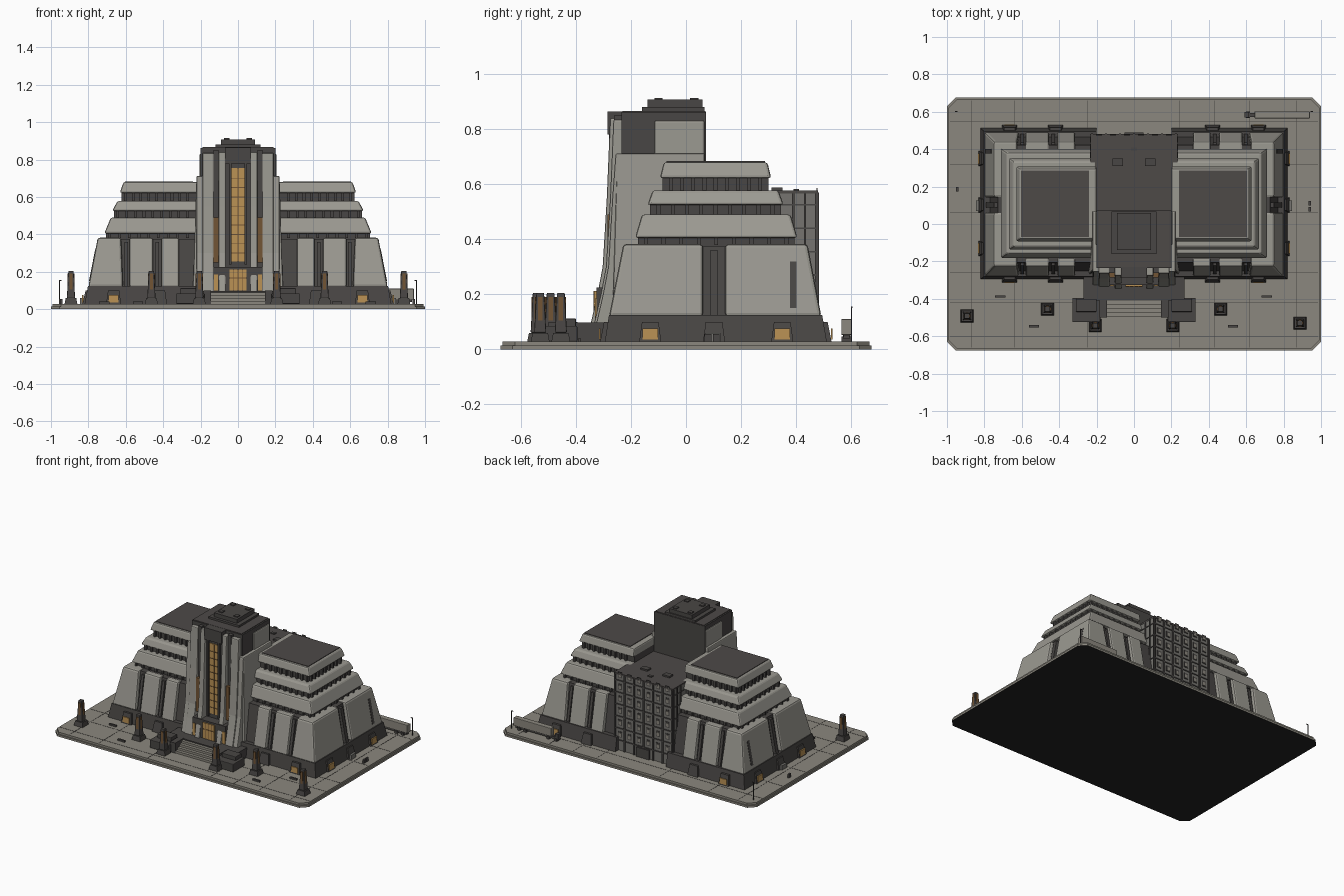
import bpy, bmesh, math

if "Cube" in bpy.data.objects:
    bpy.data.objects.remove(bpy.data.objects["Cube"])

def mat(name, r, g, b):
    m = bpy.data.materials.new(name)
    m.diffuse_color = (r, g, b, 1)
    m.use_nodes = True
    m.node_tree.nodes["Principled BSDF"].inputs["Base Color"].default_value = m.diffuse_color
    return m

LIGHT = mat("pale concrete", .33, .32, .285)
PLAZA = mat("plaza stone", .26, .245, .21)
DARK = mat("dark stone", .066, .061, .058)
ROOF = mat("roof felt", .075, .067, .064)
GREY = mat("mid grey", .18, .175, .16)
GOLD = mat("amber glass", .50, .29, .09)
BRONZE = mat("bronze", .17, .09, .035)
BLACK = mat("underside black", .017, .016, .016)

def finish(name, bm, m, bevel=0):
    bmesh.ops.recalc_face_normals(bm, faces=bm.faces)
    me = bpy.data.meshes.new(name)
    bm.to_mesh(me)
    bm.free()
    me.materials.append(m)
    ob = bpy.data.objects.new(name, me)
    bpy.context.collection.objects.link(ob)
    if bevel:
        b = ob.modifiers.new("bevel", 'BEVEL')
        b.width, b.segments = bevel, 2
    return ob

def add_hexa(bm, lo, hi, z0, z1):
    """lo / hi are (x0, x1, y0, y1) rectangles at z0 and z1."""
    v = []
    for (a, b, c, d), z in ((lo, z0), (hi, z1)):
        v += [bm.verts.new(p) for p in ((a, c, z), (b, c, z), (b, d, z), (a, d, z))]
    for f in ((0, 1, 2, 3), (4, 5, 6, 7), (0, 1, 5, 4), (1, 2, 6, 5), (2, 3, 7, 6), (3, 0, 4, 7)):
        bm.faces.new([v[i] for i in f])

def hexa(name, lo, hi, z0, z1, m, bevel=0):
    bm = bmesh.new()
    add_hexa(bm, lo, hi, z0, z1)
    return finish(name, bm, m, bevel)

def box(name, x0, x1, y0, y1, z0, z1, m, bevel=0):
    return hexa(name, (x0, x1, y0, y1), (x0, x1, y0, y1), z0, z1, m, bevel)

def boxes(name, rows, m):
    bm = bmesh.new()
    for x0, x1, y0, y1, z0, z1 in rows:
        add_hexa(bm, (x0, x1, y0, y1), (x0, x1, y0, y1), z0, z1)
    return finish(name, bm, m)

def extrude(name, pts, vec, m, bevel=0):
    bm = bmesh.new()
    f = bm.faces.new([bm.verts.new(p) for p in pts])
    r = bmesh.ops.extrude_face_region(bm, geom=[f])
    bmesh.ops.translate(bm, vec=vec, verts=[g for g in r['geom'] if isinstance(g, bmesh.types.BMVert)])
    return finish(name, bm, m, bevel)

def mx(s, r):
    """Mirror an (x0, x1, y0, y1) rectangle to side s."""
    return r if s > 0 else (-r[1], -r[0], r[2], r[3])

# Plaza slab: two layers with cut corners, dark underside
for nm, z, h, i in (("plaza_lower", 0, .014, 0), ("plaza_upper", .014, .014, .008)):
    X, Y, c = 1 - i, .675 - i, .045
    ring = [(X - c, -Y), (X, -Y + c), (X, Y - c), (X - c, Y), (-X + c, Y), (-X, Y - c), (-X, -Y + c), (-X + c, -Y)]
    ob = extrude(nm, [(x, y, z) for x, y in ring], (0, 0, h), PLAZA)
    ob.data.materials.append(BLACK)
    for p in ob.data.polygons:
        if p.normal.z < -.5 and z == 0:
            p.material_index = 1
joints = [(x - .0015, x + .0015, -.66, .66, .027, .029) for x in (-.87, -.64, -.25, .245, .43, .62, .87)]
joints += [(-.985, .985, y - .0015, y + .0015, .027, .029) for y in (-.6, -.42, -.26, .06, .32, .55)]
boxes("plaza_joints", joints, DARK)

# Wings, built for both sides
TIERS = [(.38, .405, .49, .715, .68, -.185, .405), (.49, .525, .578, .672, .645, -.14, .355),
         (.578, .622, .68, .632, .612, -.095, .31)]
for s, side in ((-1, "left"), (1, "right")):
    hexa(side + "_plinth", mx(s, (.2, .82, -.295, .512)), mx(s, (.2, .802, -.28, .495)), .028, .125, DARK)
    hexa(side + "_wing_core", mx(s, (.2, .775, -.255, .468)), mx(s, (.2, .728, -.205, .422)), .1, .375, DARK)
    # pale corner blocks and wall panels
    hexa(side + "_front_corner", mx(s, (.615, .80, -.28, .062)), mx(s, (.625, .75, -.228, .062)), .12, .382, LIGHT, .012)
    hexa(side + "_back_corner", mx(s, (.615, .80, .142, .492)), mx(s, (.625, .75, .142, .442)), .12, .382, LIGHT, .012)
    for x0, x1 in ((.455, .58), (.315, .41)):
        hexa(side + "_front_panel", mx(s, (x0, x1, -.28, -.2)), mx(s, (x0, x1, -.228, -.18)), .12, .382, LIGHT, .01)
        hexa(side + "_back_panel", mx(s, (x0, x1, .41, .492)), mx(s, (x0, x1, .39, .442)), .12, .382, LIGHT, .01)
    # slim dark pilasters in the gaps, and side slot
    for x in (.597, .432):
        hexa(side + "_front_pilaster", mx(s, (x - .01, x + .01, -.272, -.2)), mx(s, (x - .01, x + .01, -.222, -.18)), .1, .36, DARK)
        hexa(side + "_back_pilaster", mx(s, (x - .01, x + .01, .41, .485)), mx(s, (x - .01, x + .01, .39, .437)), .1, .36, DARK)
    hexa(side + "_side_pilaster", mx(s, (.7, .797, .088, .116)), mx(s, (.7, .748, .088, .116)), .1, .36, DARK)
    hexa(side + "_side_slot", mx(s, (.77, .797, .378, .402)), mx(s, (.74, .7635, .378, .402)), .15, .32, DARK)
    # buttress feet with amber lamps
    for x in (.42, .665):
        lit = x > .5
        for y, o in ((-.3, -1), (.517, 1)):
            hexa(side + "_foot", mx(s, (x - .04, x + .04, y - .012, y + .012)),
                 mx(s, (x - .03, x + .03, y - .01 - .012 * o, y + .01 - .012 * o)), .028, .1, DARK)
            if lit:
                e = y + .013 * o
                box(side + "_foot_lamp", *mx(s, (x - .027, x + .027, e - .003, e + .003)), .036, .075, GOLD)
    for y in (-.13, .102, .35):
        hexa(side + "_side_foot", mx(s, (.79, .832, y - .04, y + .04)), mx(s, (.78, .815, y - .03, y + .03)), .028, .1, DARK)
        if y != .102:
            box(side + "_side_lamp", *mx(s, (.825, .834, y - .028, y + .028)), .036, .076, GOLD)
    box(side + "_side_vent", *mx(s, (.83, .845, .07, .125)), .028, .06, GREY)
    # stepped upper tiers: dark recessed band with fins, pale slab above
    for i, (za, zb, zc, xo, xt, y0, y1) in enumerate(TIERS):
        d = .025
        box(f"{side}_band_{i}", *mx(s, (.205, xo - d, y0 + d, y1 - d)), za - .005, zb + .01, DARK)
        t = xo - xt
        hexa(f"{side}_tier_{i}", mx(s, (.2, xo, y0, y1)), mx(s, (.2, xt, y0 + t * .7, y1 - t * .7)), zb, zc, LIGHT, .01)
        fins = []
        n = 9
        for k in range(n):
            x = .27 + (xo - .3) * k / (n - 1)
            for y in (y0 + .018, y1 - .018):
                fins.append((*mx(s, (x - .007, x + .007, y - .008, y + .008)), za, zb + .005))
            y = y0 + .04 + (y1 - y0 - .08) * k / (n - 1)
            fins.append((*mx(s, (xo - .026, xo - .01, y - .007, y + .007)), za, zb + .005))
        boxes(f"{side}_fins_{i}", fins, DARK)
    box(side + "_roof", *mx(s, (.24, .603, -.07, .287)), .67, .684, ROOF)

# Rear block with gridded facade
box("rear_block", -.23, .23, .05, .475, .028, .57, GREY)
box("rear_roof", -.232, .232, .05, .48, .566, .577, ROOF)
bars, wins, sills = [], [], []
for k in range(7):
    x = -.225 + .45 * k / 6
    bars.append((x - .006, x + .006, .474, .483, .028, .57))
for k in range(6):
    z = .1 + .085 * k
    bars.append((-.23, .23, .474, .480, z - .004, z + .004))
    for c in range(6):
        x = -.1875 + .075 * c
        wins.append((x - .016, x + .016, .474, .478, z + .022, z + .062))
        sills.append((x - .010, x + .010, .477, .480, z + .028, z + .052))
    for s in (-1, 1):
        bars.append((*mx(s, (.228, .235, .3, .478)), z - .003, z + .003))
for s in (-1, 1):
    for y in (.39, .433, .473):
        bars.append((*mx(s, (.228, .236, y - .004, y + .004)), .1, .57))
boxes("rear_grid", bars, DARK)
boxes("rear_window_frames", wins, DARK)
boxes("rear_window_panes", sills, PLAZA)
boxes("rear_door", [(-.05, .05, .474, .49, .028, .095)], DARK)
boxes("rear_roof_vents", [(-.115, -.06, .31, .35, .57, .588), (.06, .115, .31, .35, .57, .588), (-.015, .015, .39, .41, .57, .583)], DARK)

# Tower
box("tower_core", -.2, .2, -.235, .073, .028, .862, DARK)
box("tower_roof", -.19, .19, -.23, .07, .86, .866, ROOF)
box("tower_cap", -.09, .09, -.14, .06, .86, .908, DARK)
box("tower_cap_step", -.12, .12, -.16, .068, .86, .88, DARK)
boxes("tower_cap_vents", [(x - .015, x + .015, y - .015, y + .015, .9, .914) for x in (-.06, .06) for y in (-.1, .03)], DARK)

def pier(name, x0, x1, dy, top, m=LIGHT):
    """Fin with a flared foot, extruded across x."""
    prof = [(-.355, .028), (-.345, .1), (-.322, .2), (-.303, .3), (-.288, .55), (-.276, top)]
    pts = [(x0, y + dy, z) for y, z in prof] + [(x0, .0, top), (x0, .0, .028)]
    return extrude(name, pts, (x1 - x0, 0, 0), m, .006)

for s, side in ((-1, "left"), (1, "right")):
    for nm, x0, x1, dy, top in (("inner_pier", .066, .103, 0, .84), ("mid_pier", .13, .19, .012, .835)):
        a, b, _, _ = mx(s, (x0, x1, 0, 0))
        pier(f"{side}_{nm}", a, b, dy, top)
    a, b, _, _ = mx(s, (.185, .222, 0, 0))
    pier(side + "_outer_pier", a, b, .02, .712)
    hexa(side + "_tower_flank", mx(s, (.15, .243, -.27, .068)), mx(s, (.15, .222, -.25, .068)), .028, .712, LIGHT, .006)
    box(side + "_tower_shoulder", *mx(s, (.14, .206, -.115, .068)), .7, .832, LIGHT, .008)
    # bronze strip and amber slot between piers
    box(side + "_bronze_strip", *mx(s, (.103, .13, -.285, -.23)), .25, .49, BRONZE)
    box(side + "_dark_strip", *mx(s, (.103, .13, -.262, -.23)), .49, .85, DARK)
    box(side + "_entry_window", *mx(s, (.106, .128, -.331, -.325)), .1, .185, GOLD)
box("entry_porch", -.13, .13, -.326, -.23, .028, .225, DARK)
box("window_backing", -.066, .066, -.262, -.23, .2, .80, DARK)
box("tower_header", -.07, .07, -.285, -.23, .78, .865, DARK)
box("tall_window", -.036, .036, -.268, -.26, .255, .755, GOLD)
boxes("tall_window_bars", [(-.036, .036, -.271, -.262, z - .002, z + .002) for z in [.30 + .05 * k for k in range(9)]]
      + [(-.0015, .0015, -.271, -.262, .255, .755)], BRONZE)
boxes("window_frame", [(*mx(s, (.036, .047, -.28, -.24)), .24, .78) for s in (-1, 1)], DARK)
box("entrance_door", -.046, .046, -.334, -.325, .1, .212, GOLD)
boxes("door_bars", [(x - .002, x + .002, -.337, -.33, .1, .212) for x in (-.023, 0, .023)]
      + [(-.046, .046, -.337, -.33, .165, .169)], BRONZE)

# Entrance terrace, steps and side plinths
box("terrace", -.27, .27, -.41, -.25, .028, .098, DARK)
boxes("entrance_steps", [(-.15, .15, -.43 - .022 * k, -.40, .028, .098 - .0155 * (k + .5)) for k in range(4)], PLAZA)
for s, side in ((-1, "left"), (1, "right")):
    box(side + "_stair_plinth", *mx(s, (.18, .33, -.525, -.395)), .028, .085, DARK, .004)
    box(side + "_stair_block", *mx(s, (.2, .31, -.47, -.4)), .08, .112, DARK, .004)
    box(side + "_stair_cheek", *mx(s, (.145, .185, -.5, -.395)), .028, .1, DARK)

# Obelisk lights
for i, (x, y) in enumerate(((-.893, -.492), (-.463, -.455), (-.207, -.543), (.207, -.543), (.463, -.455), (.887, -.53))):
    def sq(r):
        return (x - r, x + r, y - r, y + r)
    hexa(f"obelisk_base_{i}", sq(.034), sq(.028), .028, .06, DARK)
    hexa(f"obelisk_shaft_{i}", sq(.022), sq(.014), .06, .205, DARK, .004)
    boxes(f"obelisk_strips_{i}", [(x - .008, x + .008, y - .0195, y + .0195, .09, .19),
                                 (x - .0195, x + .0195, y - .008, y + .008, .09, .19)], BRONZE)

# Benches, small bollards, lamp posts
boxes("benches", [(x - .027, x + .027, y - .006, y + .006, .028, .04)
                  for x, y in ((-.715, -.387), (.71, -.387), (-.535, -.547), (.53, -.547))], DARK)
boxes("bollards", [(x - .006, x + .006, y - .012, y + .012, .028, .055)
                   for x, y in ((-.945, .185), (.94, .11), (.94, .08))], DARK)
for x in (-.955, .955):
    e = .012 if x < 0 else -.012
    boxes("lamp_post", [(x - .002, x + .002, .6, .604, .028, .155),
                        (min(x, x + e), max(x, x + e), .599, .605, .151, .155)], DARK)

# Parked hauler behind the building
box("hauler_trailer", .645, .94, .565, .602, .052, .11, PLAZA, .003)
box("hauler_cab", .59, .615, .57, .598, .035, .08, DARK)
box("hauler_chassis", .60, .93, .573, .594, .038, .054, DARK)
boxes("hauler_wheels", [(x - .01, x + .01, .566, .601, .028, .046) for x in (.61, .67, .85, .9)], DARK)
